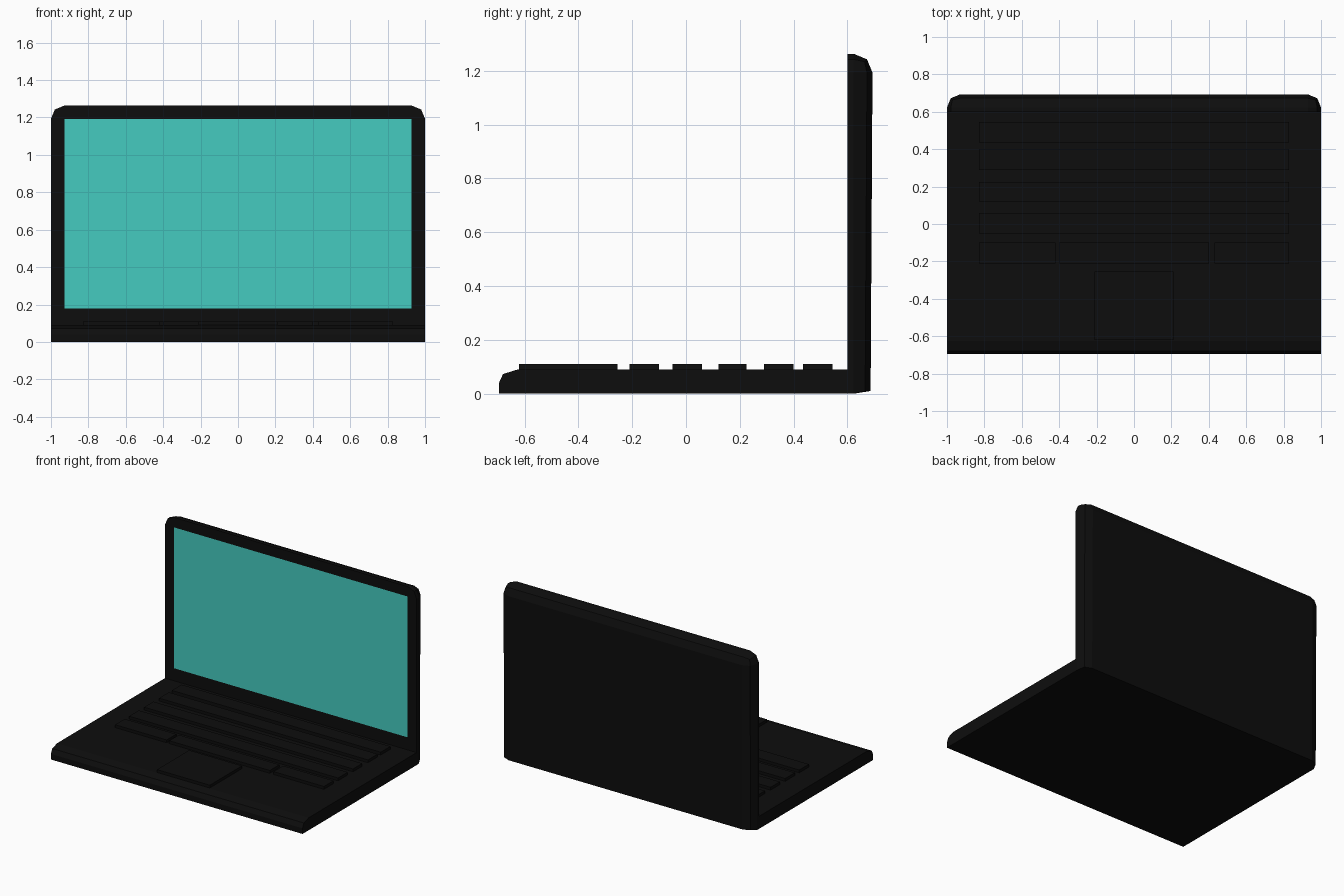
import bpy, bmesh

if "Cube" in bpy.data.objects:
    bpy.data.objects.remove(bpy.data.objects["Cube"])


def material(name, color):
    m = bpy.data.materials.new(name)
    m.diffuse_color = (*color, 1)
    m.use_nodes = True
    m.node_tree.nodes["Principled BSDF"].inputs["Base Color"].default_value = m.diffuse_color
    return m


black = material("black_plastic", (0.004, 0.004, 0.004))
teal = material("screen_teal", (0.06, 0.6, 0.53))


def box_mesh(lo, hi):
    bm = bmesh.new()
    bmesh.ops.create_cube(bm, size=1)
    for v in bm.verts:
        for i in range(3):
            v.co[i] = lo[i] if v.co[i] < 0 else hi[i]
    return bm


def finish(name, bm, mats=(black,)):
    bmesh.ops.recalc_face_normals(bm, faces=bm.faces)
    me = bpy.data.meshes.new(name)
    bm.to_mesh(me)
    bm.free()
    for m in mats:
        me.materials.append(m)
    ob = bpy.data.objects.new(name, me)
    bpy.context.collection.objects.link(ob)
    return ob


# keyboard base: side profile with a rounded front lip, extruded across x
profile = [(-0.695, 0), (-0.695, 0.04), (-0.68, 0.073), (-0.625, 0.09), (0.6, 0.09), (0.6, 0)]
bm = bmesh.new()
face = bm.faces.new([bm.verts.new((-1, y, z)) for y, z in profile])
ext = bmesh.ops.extrude_face_region(bm, geom=[face])["geom"]
bmesh.ops.translate(bm, vec=(2, 0, 0), verts=[g for g in ext if isinstance(g, bmesh.types.BMVert)])
finish("keyboard_base", bm)

# lid: box with rounded back and top edges
bm = box_mesh((-1, 0.6, 0), (1, 0.693, 1.263))


def rounded(e):
    mid = (e.verts[0].co + e.verts[1].co) / 2
    back, top, side = mid.y > 0.69, mid.z > 1.26, abs(mid.x) > 0.99
    return back + top + side == 2 and mid.z > 0.1 and (back or top)


bmesh.ops.bevel(bm, geom=[e for e in bm.edges if rounded(e)], offset=0.07,
                segments=2, profile=0.5, affect='EDGES')
# lift the lower back edge slightly
for v in bm.verts:
    if v.co.z < 0.001 and v.co.y > 0.65:
        v.co.z = 0.01
        v.co.y -= 0.007
# screen: cut four lines into the front face and colour the middle
for axis, values in ((0, (-0.927, 0.927)), (2, (0.18, 1.192))):
    for val in values:
        co, no = [0, 0, 0], [0, 0, 0]
        co[axis], no[axis] = val, 1
        front = [f for f in bm.faces if all(abs(v.co.y - 0.6) < 1e-4 for v in f.verts)]
        geom = front + list({e for f in front for e in f.edges}) + list({v for f in front for v in f.verts})
        bmesh.ops.bisect_plane(bm, geom=geom, plane_co=co, plane_no=no, dist=1e-5)
for f in bm.faces:
    c = f.calc_center_median()
    if all(abs(v.co.y - 0.6) < 1e-4 for v in f.verts) and abs(c.x) < 0.9 and 0.2 < c.z < 1.18:
        f.material_index = 1
finish("lid", bm, (black, teal))

# full-width key rows, split bottom row, and trackpad
pads = [("key_row", -0.83, 0.83, y0, y1)
        for y0, y1 in ((-0.05, 0.06), (0.12, 0.225), (0.29, 0.40), (0.435, 0.545))]
pads += [("modifier_keys_left", -0.83, -0.42, -0.21, -0.10),
         ("space_bar", -0.40, 0.40, -0.21, -0.10),
         ("modifier_keys_right", 0.43, 0.83, -0.21, -0.10),
         ("trackpad", -0.21, 0.21, -0.62, -0.255)]
for name, x0, x1, y0, y1 in pads:
    finish(name, box_mesh((x0, y0, 0.085), (x1, y1, 0.11)))
